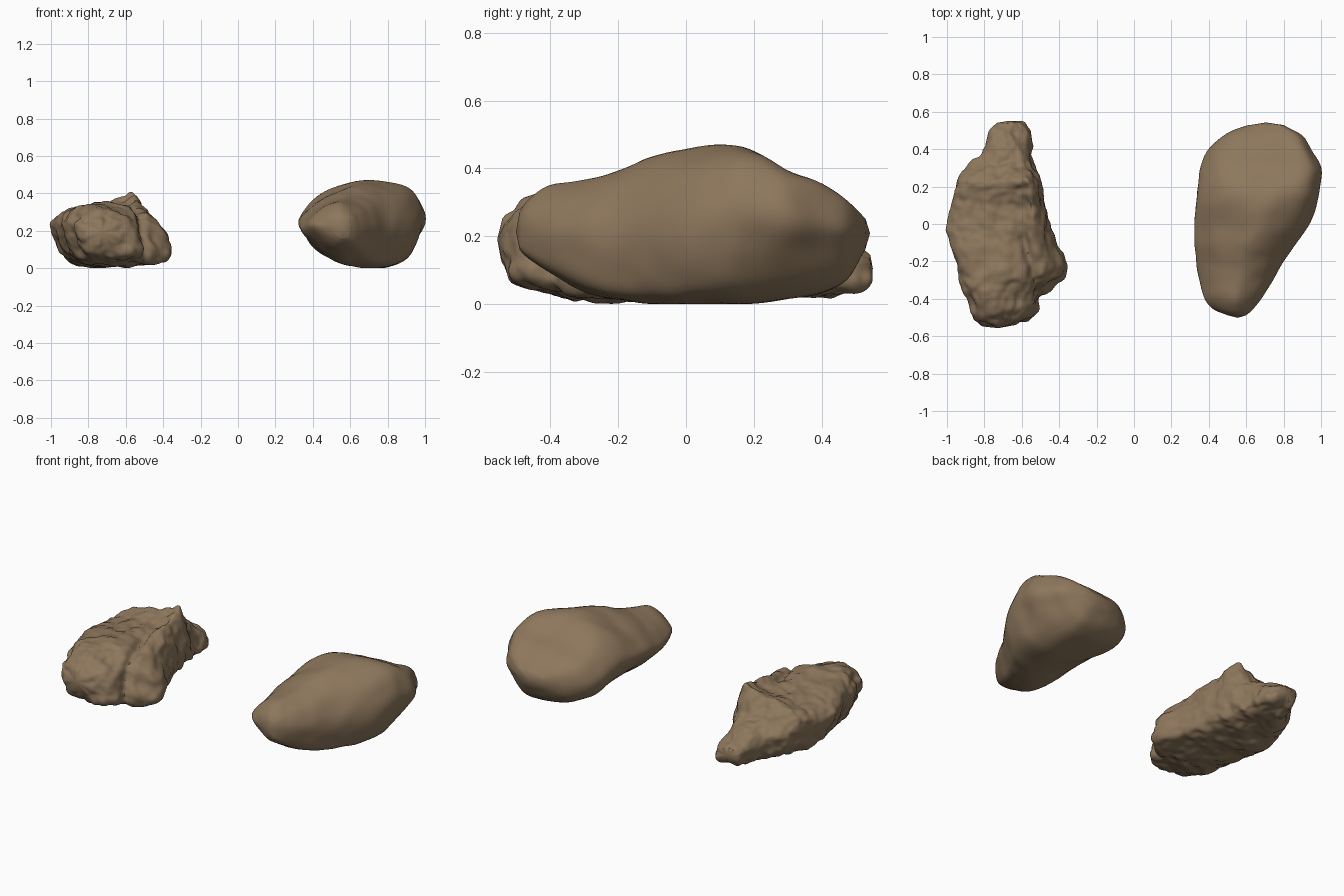
import bpy, bmesh, math
from mathutils import Vector, noise

if "Cube" in bpy.data.objects:
    bpy.data.objects.remove(bpy.data.objects["Cube"])

# One earthy colour shared by both stones
stone = bpy.data.materials.new("brown stone")
stone.use_nodes = True
colour = (0.27, 0.185, 0.108, 1)
stone.diffuse_color = colour
shader = stone.node_tree.nodes["Principled BSDF"]
shader.inputs["Base Color"].default_value = colour
shader.inputs["Roughness"].default_value = 0.9


def spline(points, count, closed=False):
    """Sample a smooth curve that passes through the points."""
    n = len(points)
    spans = n if closed else n - 1
    result = []
    for i in range(count):
        t = i * spans / (count if closed else count - 1)
        k = min(int(t), spans - 1)
        t -= k
        ids = [k - 1, k, k + 1, k + 2]
        ids = [j % n if closed else max(0, min(n - 1, j)) for j in ids]
        row = []
        for a, b, c, d in zip(*(points[j] for j in ids)):
            row.append(b + t / 2 * (c - a + t * (2 * a - 5 * b + 4 * c - d
                                                 + t * (3 * (b - c) + d - a))))
        result.append(row)
    return result


def clamp(t):
    return max(0, min(1, t))


def build_rock(name, front, back, stations, rings, sides, relief):
    """Loft (y, x0, x1, z0, z1, blend) stations, blending two cross-sections."""
    bm = bmesh.new()
    front = spline(front, sides, closed=True)
    back = spline(back, sides, closed=True)
    loops = []
    for y, x0, x1, z0, z1, blend in spline(stations, rings):
        loop = []
        for a, b in zip(front, back):
            u, v = Vector(a).lerp(Vector(b), clamp(blend))
            loop.append(bm.verts.new((x0 + (x1 - x0) * u, y, z0 + (z1 - z0) * v)))
        loops.append(loop)
    for a, b in zip(loops, loops[1:]):
        for i in range(sides):
            j = (i + 1) % sides
            bm.faces.new((a[i], a[j], b[j], b[i]))
    # Slightly domed end caps
    for loop, push in ((loops[0], -0.012), (loops[-1], 0.012)):
        centre = sum((v.co for v in loop), Vector()) / sides
        tip = bm.verts.new(centre + Vector((0, push, 0)))
        for i in range(sides):
            bm.faces.new((loop[i], loop[(i + 1) % sides], tip))
    bmesh.ops.recalc_face_normals(bm, faces=bm.faces)
    bm.normal_update()
    moves = [(v, v.normal * relief(v.co)) for v in bm.verts]
    for v, move in moves:
        v.co += move
        v.co.z = max(0, v.co.z)
    mesh = bpy.data.meshes.new(name)
    bm.to_mesh(mesh)
    bm.free()
    mesh.materials.append(stone)
    rock = bpy.data.objects.new(name, mesh)
    bpy.context.collection.objects.link(rock)
    bpy.ops.object.select_all(action="DESELECT")
    rock.select_set(True)
    bpy.context.view_layer.objects.active = rock
    bpy.ops.object.shade_smooth_by_angle(angle=math.radians(40))


def worn(p):
    """Broad, soft dents."""
    return 0.01 * noise.noise(p * 5) + 0.004 * noise.noise(p * 12)


def craggy(p):
    """Lumps, pits and a cleft between the two lobes."""
    lumps = 0.016 * noise.noise(p * 8) + 0.012 * noise.noise(p * 16)
    pits = 0.007 * noise.noise(p * 28)
    cleft_x = -0.5 - 0.3 * (p.y + 0.38)
    fade = clamp((0.15 - p.y) / 0.3) * clamp(p.z / 0.15)
    cleft = -0.025 * fade * math.exp(-((p.x - cleft_x) / 0.025) ** 2)
    return lumps + pits + cleft


# Smooth river boulder
build_rock(
    "smooth_boulder",
    [(0, .53), (.08, .7), (.23, .85), (.45, .98), (.62, 1), (.85, .87), (.97, .66),
     (1, .45), (.96, .2), (.88, .05), (.72, 0), (.52, .01), (.32, .12), (.12, .32)],
    [(0, .53), (.06, .8), (.2, .93), (.45, .98), (.7, .99), (.9, 1), (.98, .83),
     (1, .62), (.91, .4), (.79, .15), (.66, 0), (.42, 0), (.2, .08), (.05, .27)],
    [(-.49, .50, .60, .16, .27, 0), (-.46, .43, .64, .13, .31, 0),
     (-.4, .38, .68, .09, .345, 0), (-.3, .35, .74, .035, .365, 0),
     (-.2, .33, .80, .015, .39, 0), (-.1, .32, .87, .01, .43, 0),
     (0, .32, .94, .005, .45, .05), (.12, .33, .98, 0, .47, .25),
     (.2, .34, .99, .005, .455, .5), (.3, .36, 1, .02, .395, .85),
     (.4, .40, .95, .035, .35, 1), (.48, .48, .90, .08, .3, 1),
     (.53, .60, .80, .16, .25, 1)],
    56, 64, worn)

# Rough, split rock with a low tail
build_rock(
    "craggy_rock",
    [(0, .66), (.04, .8), (.14, .93), (.35, 1), (.52, .97), (.65, .89), (.78, .81),
     (.92, .6), (1, .27), (.95, .08), (.75, .02), (.5, 0), (.25, .04), (.1, .2),
     (.03, .42)],
    [(0, .6), (.04, .7), (.14, .77), (.35, .84), (.58, .87), (.76, .93), (.87, 1),
     (.95, .78), (1, .35), (.95, .1), (.75, .03), (.5, 0), (.25, .03), (.1, .16),
     (.04, .38)],
    [(-.54, -.81, -.63, .13, .25, 0), (-.5, -.86, -.54, .06, .29, 0),
     (-.4, -.89, -.50, .03, .335, 0), (-.33, -.92, -.43, .015, .345, 0),
     (-.25, -.94, -.36, .01, .35, 0), (-.1, -.98, -.41, .01, .355, .4),
     (0, -1, -.45, .01, .36, .8), (.1, -.98, -.48, .01, .37, 1),
     (.18, -.96, -.49, .015, .385, 1), (.24, -.94, -.51, .02, .4, 1),
     (.3, -.90, -.52, .02, .29, .6), (.36, -.83, -.54, .025, .25, .3),
     (.44, -.79, -.55, .03, .22, 0), (.51, -.76, -.57, .04, .18, 0),
     (.54, -.73, -.60, .06, .15, 0)],
    110, 120, craggy)
